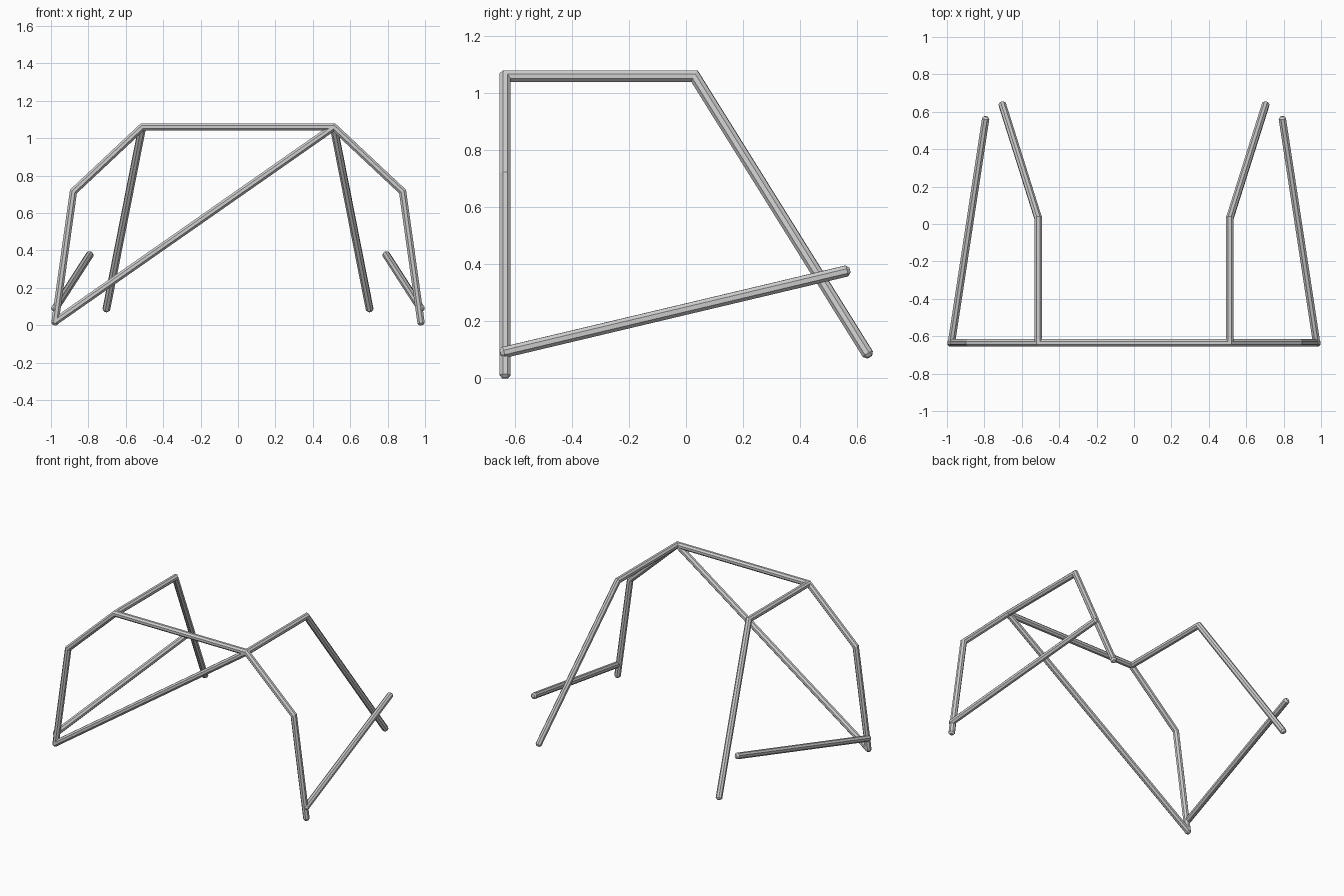
import bpy, bmesh, math
from mathutils import Vector

if "Cube" in bpy.data.objects:
    bpy.data.objects.remove(bpy.data.objects["Cube"])

R, SIDES = 0.0212, 8
steel = bpy.data.materials.new("light steel grey")
steel.diffuse_color = (0.62, 0.62, 0.62, 1)
steel.use_nodes = True
steel.node_tree.nodes["Principled BSDF"].inputs["Base Color"].default_value = steel.diffuse_color


def tube(name, pts):
    """Sweep an octagonal tube with mitred corners and chamfered ends."""
    pts = [Vector(p) for p in pts]
    d = [(b - a).normalized() for a, b in zip(pts, pts[1:])]
    side = d[0].cross(Vector((0, 1, 0)) if abs(d[0].y) < 0.5 else Vector((0, 0, 1))).normalized()
    up = side.cross(d[0])
    base = []
    for i in range(SIDES):
        a = 2 * math.pi * (i + 0.5) / SIDES
        base.append((side * math.cos(a) + up * math.sin(a)) * R)
    start, end = pts[0], pts[-1]
    rings = [[start - d[0] * R * 0.85 + v * 0.5 for v in base],
             [start - d[0] * R * 0.3 + v for v in base]]
    # slide each ring along its segment onto the corner's mitre plane
    for i in range(1, len(pts) - 1):
        n = (d[i - 1] + d[i]).normalized()
        rings.append([v + d[i - 1] * ((pts[i] - v).dot(n) / d[i - 1].dot(n))
                      for v in rings[-1]])
    last = [v + d[-1] * (end - v).dot(d[-1]) for v in rings[-1]]
    rings.append([v + d[-1] * R * 0.3 for v in last])
    rings.append([end + (v - end) * 0.5 + d[-1] * R * 0.85 for v in last])

    bm = bmesh.new()
    vr = [[bm.verts.new(v) for v in r] for r in rings]
    for a, b in zip(vr, vr[1:]):
        for i in range(SIDES):
            j = (i + 1) % SIDES
            bm.faces.new((a[i], a[j], b[j], b[i]))
    bm.faces.new(vr[0])
    bm.faces.new(vr[-1])
    bmesh.ops.recalc_face_normals(bm, faces=bm.faces)
    me = bpy.data.meshes.new(name)
    bm.to_mesh(me)
    bm.free()
    me.materials.append(steel)
    ob = bpy.data.objects.new(name, me)
    bpy.context.collection.objects.link(ob)


Y = -0.635
# main hoop and its diagonal brace
half = [(0.978, Y, 0.018), (0.88, Y, 0.715), (0.512, Y, 1.06)]
tube("main_hoop", half + [(-x, y, z) for x, y, z in reversed(half)])
tube("diagonal_brace", [(-0.978, Y, 0.02), (0.512, Y, 1.06)])

# roof rails running down to the rear feet, and the low side bars
for s, label in ((-1, "left"), (1, "right")):
    tube(label + "_roof_rail", [(s * 0.512, Y, 1.06), (s * 0.512, 0.03, 1.06),
                                (s * 0.703, 0.635, 0.09)])
    tube(label + "_side_bar", [(s * 0.976, Y, 0.092), (s * 0.794, 0.557, 0.375)])
